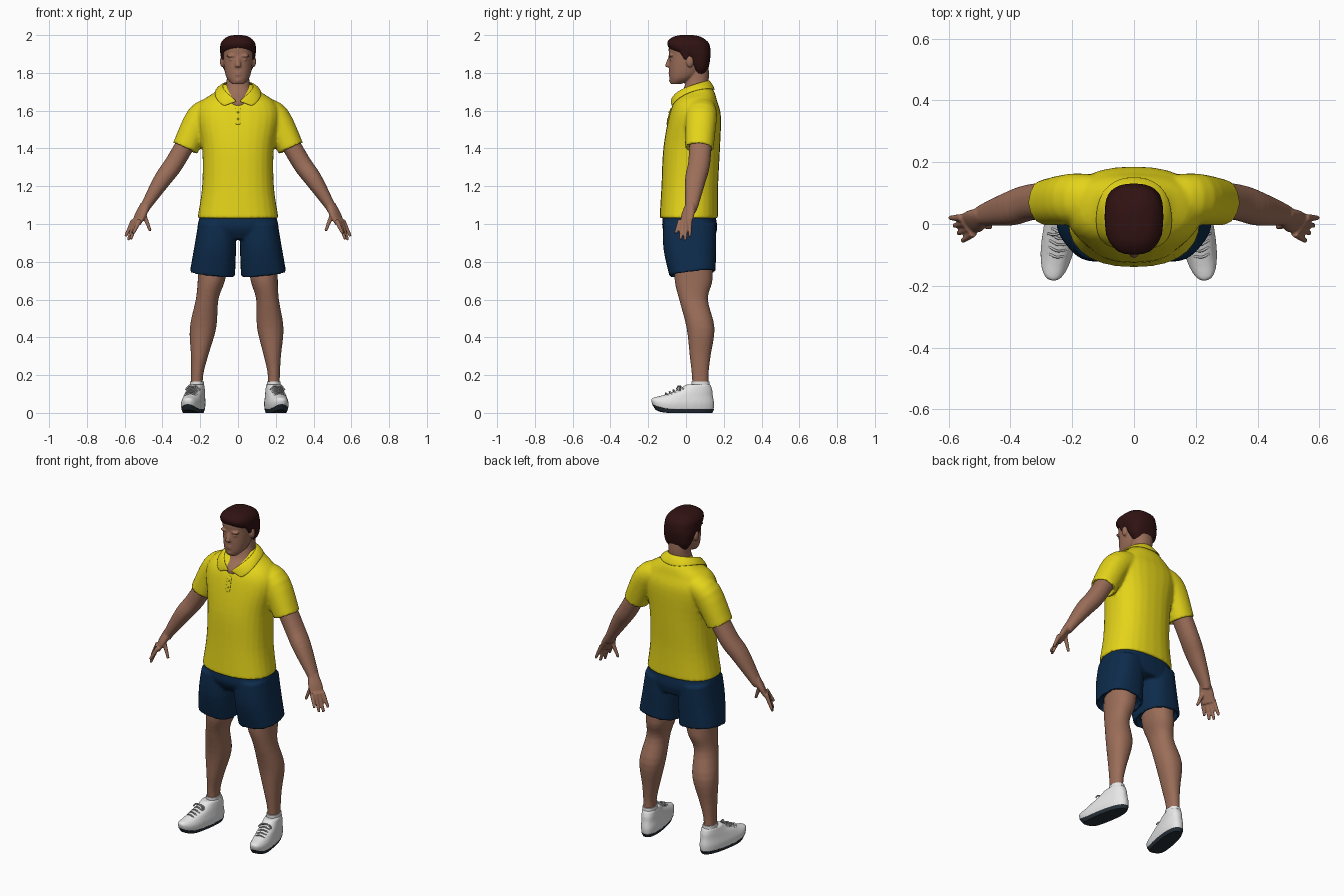
import bpy, bmesh
from math import cos, sin, pi, radians, copysign
from mathutils import Vector, Matrix

if "Cube" in bpy.data.objects:
    bpy.data.objects.remove(bpy.data.objects["Cube"])


def material(name, red, green, blue):
    made = bpy.data.materials.new(name)
    made.use_nodes = True
    made.diffuse_color = (red, green, blue, 1)
    shader = made.node_tree.nodes["Principled BSDF"]
    shader.inputs["Base Color"].default_value = made.diffuse_color
    shader.inputs["Roughness"].default_value = .8
    return made


SKIN = material("tan skin", red=.33, green=.155, blue=.1)
HAIR = material("dark brown hair", red=.03, green=.006, blue=.006)
YELLOW = material("yellow cloth", red=.78, green=.66, blue=.01)
NAVY = material("navy cloth", red=.004, green=.024, blue=.07)
WHITE = material("white shoe", red=.8, green=.8, blue=.8)
LACE = material("grey lace", red=.5, green=.5, blue=.5)
SOLE = material("dark sole", red=.02, green=.03, blue=.04)


def section(x, y, z, wide, deep):
    """One rounded cross-section: its centre and two half sizes."""
    return [x, y, z, wide, deep]


def level(z, front, back, half):
    """A horizontal cross-section on the middle plane."""
    return section(0, (front + back) / 2, z, half, (back - front) / 2)


def spline(rows, steps=4):
    """Smooth curve through rows of numbers."""
    out = []
    last = len(rows) - 1
    for i in range(last):
        before, start = rows[max(i - 1, 0)], rows[i]
        end, after = rows[i + 1], rows[min(i + 2, last)]
        for s in range(steps):
            t = s / steps
            out.append([q + t / 2 * (r - p + t * (2 * p - 5 * q + 4 * r - w
                        + t * (3 * (q - r) + w - p)))
                        for p, q, r, w in zip(before, start, end, after)])
    return out + [rows[last]]


def unmoved(point):
    return point


def loft(bm, *rows, place=unmoved, flat=False, roll=0, power=2.2, recess=0, sides=28):
    """Closed skin over cross-sections; recess hollows the last end as a hem."""
    rows = spline(rows)
    mids = [Vector(row[:3]) for row in rows]
    rings = []

    def ring(centre, wide_axis, deep_axis, wide, deep):
        points = []
        for k in range(sides):
            c, s = cos(2 * pi * k / sides), sin(2 * pi * k / sides)
            across = wide * copysign(abs(c) ** (2 / power), c)
            along = deep * copysign(abs(s) ** (2 / power), s)
            points.append(bm.verts.new(
                place(centre + wide_axis * across + deep_axis * along)))
        rings.append(points)

    for i, (centre, row) in enumerate(zip(mids, rows)):
        t = (mids[min(i + 1, len(mids) - 1)] - mids[max(i - 1, 0)]).normalized()
        if flat:
            t = Vector((0, 0, 1))
        v = (Vector((0, 1, 0)) - t * t.y).normalized()
        u = v.cross(t)
        u, v = u * cos(roll) + v * sin(roll), v * cos(roll) - u * sin(roll)
        wide, deep = row[3:]
        ring(centre, u, v, wide, deep)
    if recess:
        for depth in (0, recess):
            ring(centre - t * depth, u, v, wide - .016, deep - .016)
    for low, high in zip(rings, rings[1:]):
        for k in range(sides):
            bm.faces.new((low[k], low[k - 1], high[k - 1], high[k]))
    bm.faces.new(rings[0])
    bm.faces.new(reversed(rings[-1]))


def ball(bm, centre, radii):
    matrix = Matrix.Translation(centre) @ Matrix.Diagonal((*radii, 1))
    bmesh.ops.create_uvsphere(bm, u_segments=16, v_segments=10, radius=1, matrix=matrix)


def finish(name, bm, mat, voxel=0, relax=2):
    """Make the object; a voxel size fuses its pieces into one skin."""
    bmesh.ops.recalc_face_normals(bm, faces=bm.faces)
    mesh = bpy.data.meshes.new(name)
    bm.to_mesh(mesh)
    bm.free()
    made = bpy.data.objects.new(name, mesh)
    bpy.context.collection.objects.link(made)
    if voxel:
        fuse = made.modifiers.new("fuse", 'REMESH')
        fuse.mode, fuse.voxel_size = 'VOXEL', voxel
        smooth = made.modifiers.new("relax", 'SMOOTH')
        smooth.factor, smooth.iterations = .5, relax
        bpy.context.view_layer.update()
        graph = bpy.context.evaluated_depsgraph_get()
        made.data = bpy.data.meshes.new_from_object(made.evaluated_get(graph))
        made.modifiers.clear()
    made.data.materials.clear()
    made.data.materials.append(mat)
    made.data.polygons.foreach_set("use_smooth", [True] * len(made.data.polygons))
    made.data.set_sharp_from_angle(angle=radians(50))
    bpy.context.view_layer.update()
    return made


def mirrored(side, lean=0):
    """Place on one side; the stance leans a little towards -x at the feet."""
    def put(point):
        shift = lean * max(0, 1 - point.z / .75)
        return Vector((side * point.x - shift, point.y, point.z))
    return put


# Head, neck, nose, lips, chin, brows, cheeks and ears
bm = bmesh.new()
loft(bm, level(z=1.74, front=-.08, back=-.03, half=.03),
     level(z=1.77, front=-.087, back=.04, half=.058),
     level(z=1.82, front=-.09, back=.09, half=.073),
     level(z=1.89, front=-.09, back=.11, half=.08),
     level(z=1.94, front=-.09, back=.11, half=.08),
     level(z=1.97, front=-.06, back=.08, half=.05), flat=True)
loft(bm, level(z=1.83, front=.02, back=.12, half=.06),
     level(z=1.76, front=0, back=.12, half=.06),
     level(z=1.7, front=-.02, back=.1, half=.07),
     level(z=1.65, front=-.07, back=.06, half=.06),
     level(z=1.62, front=-.07, back=.06, half=.06), flat=True)
loft(bm, level(z=1.89, front=-.09, back=-.07, half=.008),
     level(z=1.84, front=-.11, back=-.08, half=.015),
     level(z=1.83, front=-.1, back=-.08, half=.012), flat=True)
for z in (1.79, 1.8):
    ball(bm, centre=(0, -.08, z), radii=(.022, .014, .004))
ball(bm, centre=(0, -.075, 1.76), radii=(.02, .015, .015))
for side in (-1, 1):
    ball(bm, centre=(side * .034, -.08, 1.89), radii=(.027, .014, .008))
    ball(bm, centre=(side * .033, -.075, 1.87), radii=(.014, .012, .007))
    ball(bm, centre=(side * .084, .02, 1.86), radii=(.012, .02, .03))
finish("head", bm, SKIN, voxel=.005)

# Short hair with sideburns
bm = bmesh.new()
loft(bm, level(z=1.79, front=.05, back=.1, half=.055),
     level(z=1.83, front=.03, back=.12, half=.08),
     level(z=1.89, front=-.02, back=.13, half=.092),
     level(z=1.92, front=-.08, back=.13, half=.095),
     level(z=1.96, front=-.1, back=.12, half=.09),
     level(z=1.99, front=-.07, back=.08, half=.06),
     level(z=2, front=-.03, back=.04, half=.02), flat=True, power=2.5)
for side in (-1, 1):
    loft(bm, section(x=.08, y=0, z=1.87, wide=.008, deep=.01),
         section(x=.08, y=-.01, z=1.94, wide=.013, deep=.04),
         place=mirrored(side), flat=True)
finish("hair", bm, HAIR, voxel=.006)

# Polo shirt body and sleeves
bm = bmesh.new()
loft(bm, level(z=1.74, front=.02, back=.12, half=.08),
     level(z=1.7, front=-.01, back=.15, half=.12),
     level(z=1.65, front=-.06, back=.165, half=.19),
     level(z=1.57, front=-.09, back=.185, half=.22),
     level(z=1.4, front=-.12, back=.18, half=.19),
     level(z=1.2, front=-.13, back=.17, half=.19),
     level(z=1.03, front=-.14, back=.17, half=.215), flat=True, power=2.35)
for side in (-1, 1):
    loft(bm, section(x=.13, y=.08, z=1.6, wide=.07, deep=.08),
         section(x=.2, y=.08, z=1.56, wide=.077, deep=.083),
         section(x=.28, y=.07, z=1.4, wide=.07, deep=.075),
         place=mirrored(side), recess=.02)
shirt = finish("polo_shirt", bm, YELLOW, voxel=.009, relax=3)


def on_shirt(point, gap):
    found, spot, normal, index = shirt.closest_point_on_mesh(Vector(point))
    return spot + normal * gap


def cloth_strip(name, rows, thickness):
    bm = bmesh.new()
    grid = [[bm.verts.new(point) for point in row] for row in rows]
    for row, following in zip(grid, grid[1:]):
        for k in range(len(row) - 1):
            bm.faces.new((row[k], row[k + 1], following[k + 1], following[k]))
    strip = finish(name, bm, YELLOW)
    solid = strip.modifiers.new("thickness", 'SOLIDIFY')
    solid.thickness, solid.offset = thickness, 0
    strip.modifiers.new("round", 'SUBSURF').levels = 2


# Folded collar, dipping from the nape to the open front
rows = []
for k in range(-10, 11):
    turn, drop = pi * k / 10, (k / 10) ** 2
    neck = Vector((.08 * sin(turn), .02 + .1 * cos(turn), 1.76 - .115 * drop))
    edge = on_shirt((.12 * sin(.8 * turn), .04 + .115 * cos(turn), 1.71 - .09 * drop),
                    gap=.006)
    rows.append((neck, (neck + edge) / 2 + Vector((0, 0, .008)), edge))
cloth_strip("collar", rows, thickness=.008)

# Button placket
cloth_strip("placket", [[on_shirt((x, -.12, 1.63 - .02 * k), gap=.002)
                         for x in (-.016, 0, .016)] for k in range(6)], thickness=.006)
bm = bmesh.new()
for z in (1.6, 1.56):
    ball(bm, centre=on_shirt((0, -.12, z), gap=.005), radii=(.005, .003, .005))
finish("buttons", bm, YELLOW)

# Shorts
bm = bmesh.new()
loft(bm, level(z=1.05, front=-.12, back=.155, half=.2),
     level(z=.98, front=-.125, back=.165, half=.215),
     level(z=.92, front=-.09, back=.15, half=.2), flat=True, power=2.5)
for side in (-1, 1):
    loft(bm, section(x=.11, y=.02, z=1, wide=.1, deep=.14),
         section(x=.12, y=.02, z=.88, wide=.11, deep=.14),
         section(x=.135, y=.035, z=.737, wide=.12, deep=.123),
         place=mirrored(side), recess=.03, power=2.5)
finish("shorts", bm, NAVY, voxel=.008)

for side, label in ((-1, "right"), (1, "left")):
    # Arm and open palm
    bm = bmesh.new()
    put = mirrored(side)
    loft(bm, section(x=.24, y=.08, z=1.49, wide=.05, deep=.06),
         section(x=.335, y=.07, z=1.325, wide=.05, deep=.058),
         section(x=.4, y=.05, z=1.235, wide=.046, deep=.055),
         section(x=.485, y=.03, z=1.1, wide=.028, deep=.035),
         section(x=.5, y=.02, z=1.07, wide=.026, deep=.03), place=put)
    loft(bm, section(x=.49, y=.025, z=1.1, wide=.024, deep=.03),
         section(x=.515, y=.01, z=1.05, wide=.02, deep=.04),
         section(x=.54, y=0, z=1, wide=.012, deep=.036), place=put, roll=radians(35))

    # Four fingers fanned from index to little, then the thumb
    def finger(knuckle, tip):
        loft(bm, section(*knuckle, wide=.013, deep=.013),
             section(*tip, wide=.008, deep=.008), place=put, sides=12)

    for k in range(4):
        fan = k / 3
        knuckle = Vector((.52, -.03, 1.02)).lerp(Vector((.555, .02, 1.02)), fan)
        tip = Vector((.555, -.055, .95)).lerp(Vector((.595, .02, .935)), fan)
        tip.z -= .03 * sin(pi * fan)
        finger(knuckle, tip)
    finger(knuckle=(.5, 0, 1.055), tip=(.464, -.01, .963))
    finish(label + "_arm", bm, SKIN, voxel=.005)

    # Leg with calf and kneecap
    bm = bmesh.new()
    put = mirrored(side, lean=.018)
    loft(bm, section(x=.13, y=.04, z=.82, wide=.08, deep=.1),
         section(x=.14, y=.04, z=.7, wide=.072, deep=.1),
         section(x=.16, y=.04, z=.6, wide=.06, deep=.076),
         section(x=.178, y=.077, z=.45, wide=.07, deep=.074),
         section(x=.193, y=.075, z=.3, wide=.045, deep=.055),
         section(x=.203, y=.075, z=.2, wide=.032, deep=.044),
         section(x=.203, y=.078, z=.1, wide=.032, deep=.043), place=put, flat=True)
    ball(bm, centre=put(Vector((.155, -.02, .64))), radii=(.034, .026, .04))
    finish(label + "_leg", bm, SKIN, voxel=.008)

    # Sock
    bm = bmesh.new()
    loft(bm, section(x=.203, y=.078, z=.1, wide=.038, deep=.05),
         section(x=.203, y=.076, z=.167, wide=.036, deep=.048), place=put, flat=True)
    finish(label + "_sock", bm, WHITE)

    # Running shoe, turned out at the heel and lifted at the toe
    def shoe(point):
        ahead, angle = point.y - .08, radians(10)
        return put(Vector((.203 + point.x * cos(angle) - ahead * sin(angle),
                           .08 + point.x * sin(angle) + ahead * cos(angle),
                           point.z + 3 * max(0, -.09 - point.y) ** 2)))

    bm = bmesh.new()
    loft(bm, level(z=.014, front=-.18, back=.147, half=.052),
         level(z=.05, front=-.185, back=.15, half=.056),
         level(z=.09, front=-.125, back=.143, half=.05),
         level(z=.12, front=-.05, back=.14, half=.045),
         level(z=.15, front=0, back=.13, half=.04), place=shoe, flat=True, power=2.4)
    finish(label + "_shoe", bm, WHITE, voxel=.006)
    bm = bmesh.new()
    loft(bm, level(z=0, front=-.165, back=.14, half=.046),
         level(z=.02, front=-.184, back=.15, half=.053),
         place=shoe, flat=True, power=2.4)
    finish(label + "_sole", bm, SOLE)

    # Laces and bow
    def cord(*points):
        loft(bm, *[section(*point, wide=.004, deep=.004) for point in points],
             place=shoe, sides=8)

    bm = bmesh.new()
    for k in range(5):
        y, z = -.11 + .02 * k, .1 + .009 * k
        cord((-.03, y + .01, z - .012), (0, y, z + .004), (.03, y + .01, z - .012))
    for end in (-1, 1):
        cord((0, -.03, .137), (end * .02, -.04, .142), (end * .04, -.04, .122))
    finish(label + "_laces", bm, LACE)
